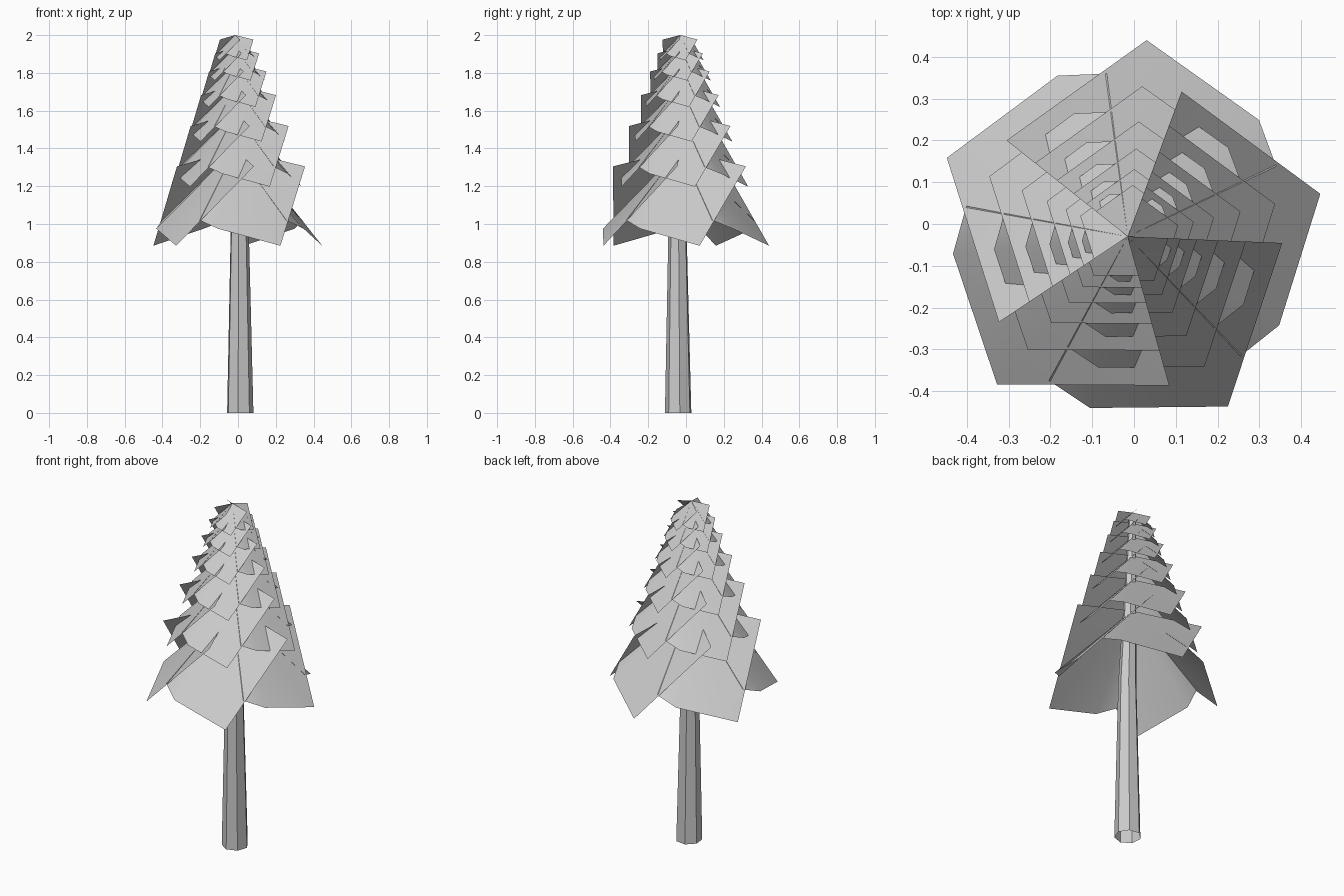
import bpy, bmesh, math

if "Cube" in bpy.data.objects:
    bpy.data.objects.remove(bpy.data.objects["Cube"])

CX, CY = -0.015, -0.03      # foliage axis
TOP, SHRINK = 2.215, 0.765  # point the tiers converge on, size ratio per tier


def make_object(name, bm, smooth):
    me = bpy.data.meshes.new(name)
    bm.to_mesh(me)
    bm.free()
    for p in me.polygons:
        p.use_smooth = smooth
    ob = bpy.data.objects.new(name, me)
    bpy.context.collection.objects.link(ob)
    return ob


# trunk: open seven-sided taper that leans slightly
bm = bmesh.new()
rings = []
for x, y, z, r in [(0.01, -0.04, 0, 0.072), (0.008, -0.044, 0.95, 0.05), (CX, CY, 1.97, 0.02)]:
    rings.append([bm.verts.new((x + r * math.cos(math.tau * i / 7 + 0.1),
                                y + r * math.sin(math.tau * i / 7 + 0.1), z)) for i in range(7)])
for a, b in zip(rings, rings[1:]):
    for i in range(7):
        j = (i + 1) % 7
        bm.faces.new((a[i], a[j], b[j], b[i]))
make_object("trunk", bm, False)

# one branch sheet: high corner, low tip, then the rim tucked under its neighbour
# (angle in degrees, radius, drop below the convergence point)
APEX_DROP = 0.82
RIM = [(141.6, 0.37, 0.91), (84.5, 0.472, 1.33), (41.6, 0.42, 1.24), (25.3, 0.393, 1.195)]

# foliage: six shrinking tiers of five overlapping sheets
for tier in range(6):
    s = SHRINK ** tier
    bm = bmesh.new()
    for k in range(5):
        apex = bm.verts.new((CX, CY, TOP - s * APEX_DROP))
        rim = []
        for ang, r, drop in RIM:
            t = math.radians(ang + 72 * k)
            rim.append(bm.verts.new((CX + s * r * math.cos(t), CY + s * r * math.sin(t), TOP - s * drop)))
        for a, b in zip(rim, rim[1:]):
            bm.faces.new((apex, b, a))
    make_object("foliage_tier_%d" % (tier + 1), bm, True)
